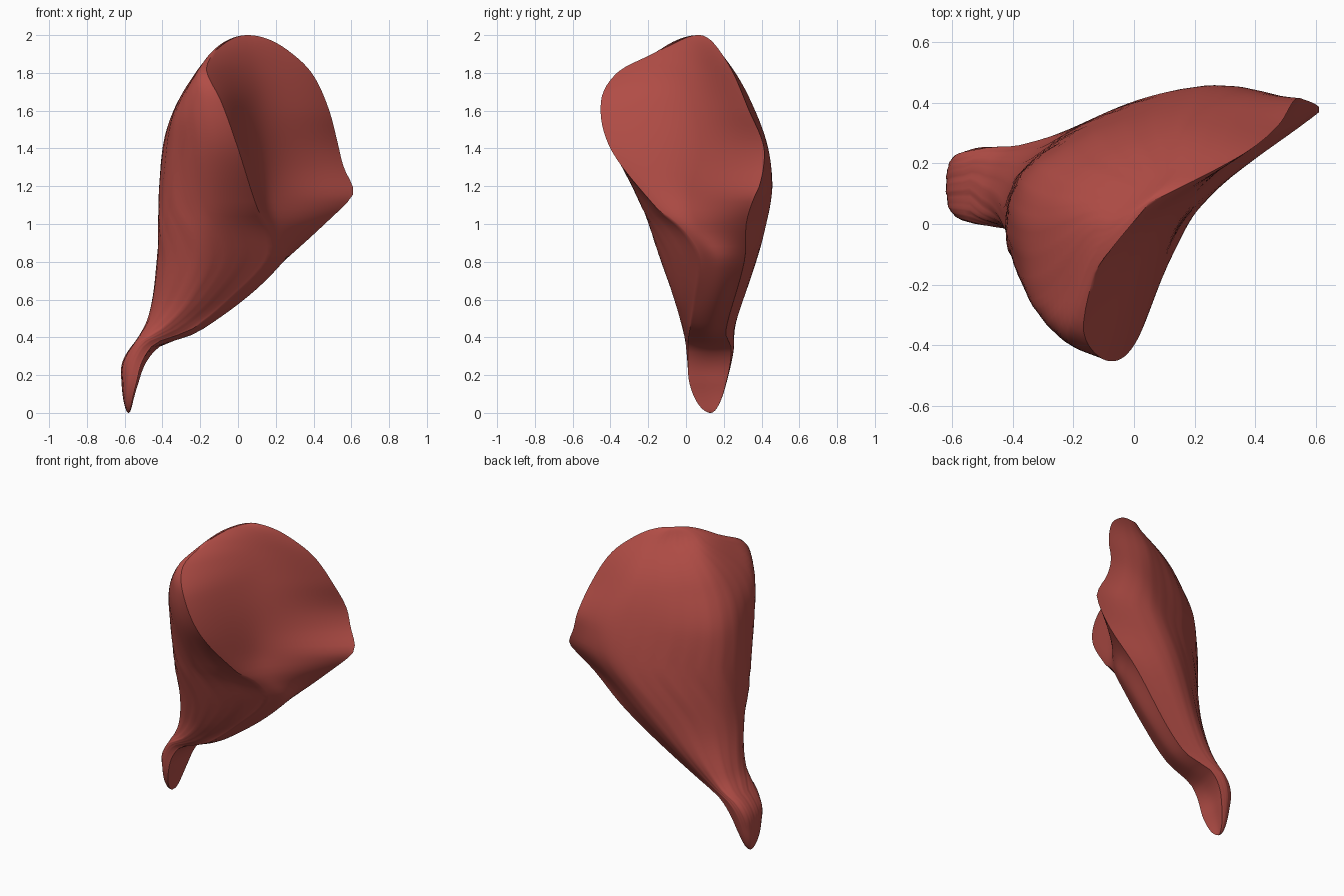
import bpy, bmesh, math
from mathutils import Vector

cube = bpy.data.objects.get("Cube")
if cube:
    bpy.data.objects.remove(cube, do_unlink=True)

ROWS, OUTER, INNER = 80, 60, 28
TIP, CROWN = (-.58, .13, 0), (.05, .07, 2)


def hermite(knots, points, t):
    """Smooth curve through points placed at increasing knots."""
    last = len(knots) - 1
    i = 0
    while i < last - 1 and t > knots[i + 1]:
        i += 1

    def tangent(k):
        a, b = max(k - 1, 0), min(k + 1, last)
        return (points[b] - points[a]) / (knots[b] - knots[a])

    h = knots[i + 1] - knots[i]
    s = (t - knots[i]) / h
    p, q = points[i], points[i + 1]
    m, n = tangent(i) * h, tangent(i + 1) * h
    return (p * (1 + 2 * s) + m * s) * (1 - s) ** 2 + (q * (3 - 2 * s) - n * (1 - s)) * s * s


def angle(z):
    """Height as an angle, so rows gather at the rounded ends."""
    return math.acos(max(-1, min(1, 1 - z)))


def rail(*middle):
    """Guide curve from the tendon tip to the crown."""
    pts = [TIP, *middle, CROWN]
    return [angle(p[2]) for p in pts], [Vector(p[:2]) for p in pts]


def arc(points, count):
    """Points along a smooth section curve, spaced by chord length."""
    knots = [0]
    for a, b in zip(points, points[1:]):
        knots.append(knots[-1] + max((b - a).length, 1e-4) ** .7)
    return [hermite(knots, points, knots[-1] * k / count) for k in range(count + 1)]


# Guide rails running up the muscle; the front rim swings under the dish as its lip
front_rim = rail((-.54, .02, .15), (-.45, .01, .36), (-.25, .02, .44), (-.03, .05, .61),
                 (.17, .07, .82), (.16, -.02, .97), (.1, -.16, 1.09), (0, -.4, 1.4),
                 (-.09, -.45, 1.65), (-.165, -.36, 1.805), (-.14, -.2, 1.89), (-.07, -.06, 1.957))
front_bulge = rail((-.585, .03, .15), (-.52, 0, .36), (-.38, -.02, .46), (-.25, -.06, .6),
                   (-.17, -.19, .98), (-.2, -.36, 1.4), (-.23, -.385, 1.63),
                   (-.21, -.34, 1.8), (-.145, -.18, 1.895))
outer_front = rail((-.61, .08, .15), (-.6, .05, .28), (-.47, .03, .5), (-.42, -.03, .77),
                   (-.4, -.12, 1.05), (-.37, -.19, 1.4), (-.33, -.24, 1.6), (-.22, -.26, 1.8),
                   (-.13, -.09, 1.92))
outer_rear = rail((-.61, .18, .15), (-.59, .21, .3), (-.45, .21, .48), (-.38, .18, .75),
                  (-.345, .17, 1.4), (-.255, .11, 1.68), (-.15, .05, 1.86), (-.06, .03, 1.95))
back = rail((-.57, .21, .15), (-.52, .25, .33), (-.33, .265, .48), (.04, .41, .95),
            (.2, .45, 1.2), (.2, .41, 1.45), (.14, .32, 1.68), (.1, .16, 1.92))
rear_rim = rail((-.53, .21, .15), (-.43, .24, .34), (-.22, .21, .43), (.25, .31, .81),
                (.47, .32, 1.01), (.6, .36, 1.14), (.61, .385, 1.19), (.56, .41, 1.3),
                (.53, .41, 1.42), (.48, .33, 1.61), (.39, .25, 1.8), (.27, .18, 1.915))
inner_dish = rail((-.545, .12, .15), (-.45, .12, .34), (-.21, .12, .43), (.24, .17, .81),
                  (.22, .06, .99), (.185, .035, 1.15), (.14, .02, 1.5), (.075, .035, 1.88))


def section(u):
    """Closed horizontal outline: bulging outer wall, then the hollow inner wall."""
    at = lambda r: hermite(r[0], r[1], u)
    outer = arc([at(r) for r in (front_rim, front_bulge, outer_front,
                                 outer_rear, back, rear_rim)], OUTER)
    inner = arc([at(r) for r in (rear_rim, inner_dish, front_rim)], INNER)
    centre = sum(outer, Vector((0, 0))) / len(outer)
    # Fine lengthwise fibres on the outer wall
    for k, p in enumerate(outer):
        fade = math.sin(math.pi * k / OUTER) * math.sin(u)
        groove = math.sin(k * 1.9 + 2 * u) + math.sin(k * .83 - 3 * u)
        outer[k] = p + (p - centre).normalized() * groove * .002 * fade
    return outer[:-1] + inner[:-1]


# Loft the sections into one closed body
bm = bmesh.new()
tip = bm.verts.new(TIP)
crown = bm.verts.new(CROWN)
rings = []
for row in range(1, ROWS):
    u = math.pi * row / ROWS
    z = 1 - math.cos(u)
    rings.append([bm.verts.new((p.x, p.y, z)) for p in section(u)])
n = OUTER + INNER
for k in range(n):
    j = (k + 1) % n
    bm.faces.new((tip, rings[0][k], rings[0][j]))
    bm.faces.new((crown, rings[-1][j], rings[-1][k]))
    for low, high in zip(rings, rings[1:]):
        bm.faces.new((low[k], high[k], high[j], low[j]))
bmesh.ops.recalc_face_normals(bm, faces=bm.faces)
mesh = bpy.data.meshes.new("fan_muscle")
bm.to_mesh(mesh)
bm.free()
muscle = bpy.data.objects.new("fan_muscle", mesh)
bpy.context.collection.objects.link(muscle)

# Muscle red
red = bpy.data.materials.new("muscle_red")
red.use_nodes = True
colour = (.45, .075, .062, 1)
red.diffuse_color = colour
red.node_tree.nodes["Principled BSDF"].inputs["Base Color"].default_value = colour
mesh.materials.append(red)

bpy.ops.object.select_all(action='DESELECT')
muscle.select_set(True)
bpy.context.view_layer.objects.active = muscle
bpy.ops.object.shade_smooth_by_angle(angle=math.radians(50))
